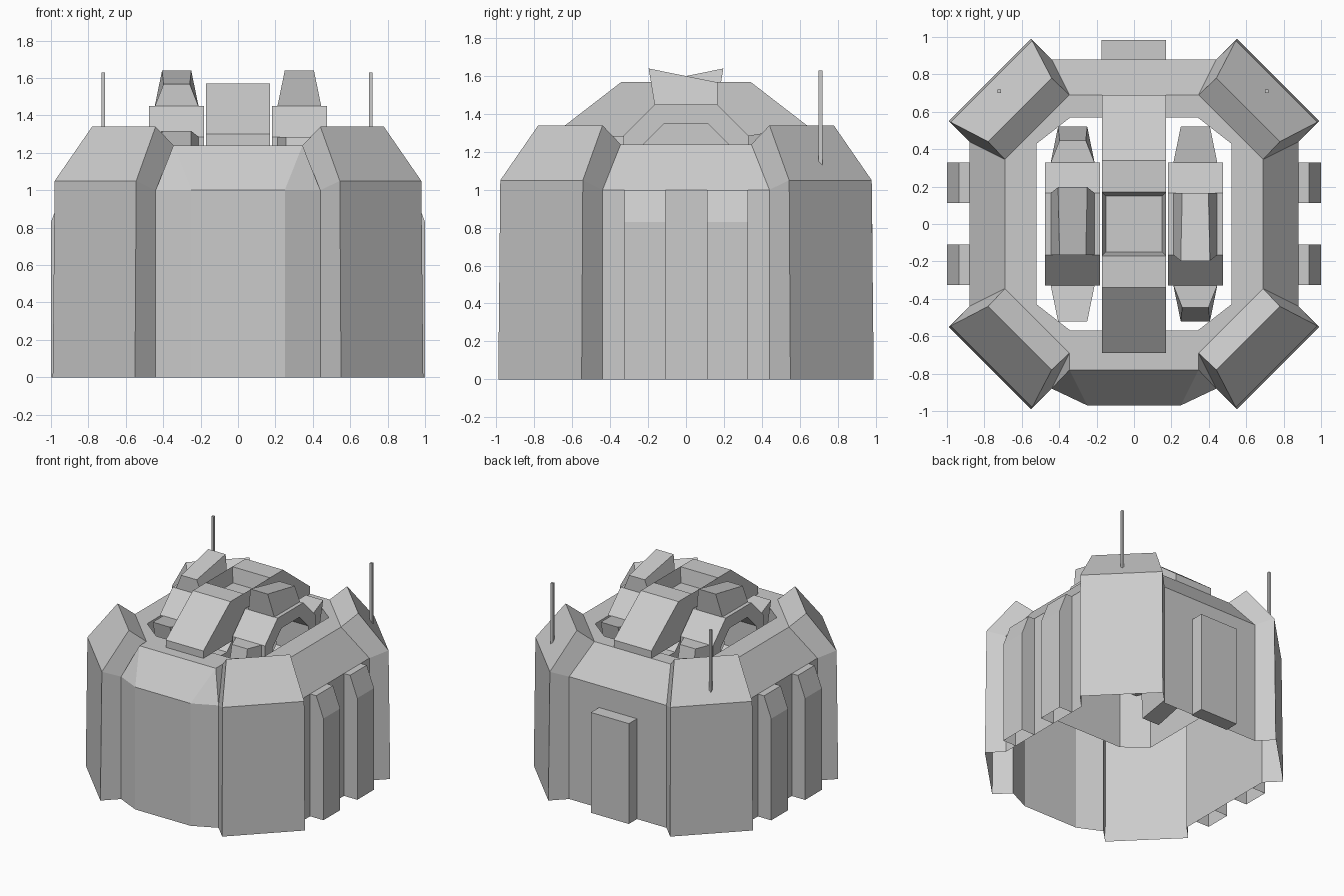
import bpy, bmesh, math
from mathutils import Matrix, Vector

cube = bpy.data.objects.get("Cube")
if cube:
    bpy.data.objects.remove(cube, do_unlink=True)

grey = bpy.data.materials.new("light_grey")
grey.use_nodes = True
COLOUR = (0.6, 0.6, 0.6, 1)
grey.diffuse_color = COLOUR
grey.node_tree.nodes["Principled BSDF"].inputs["Base Color"].default_value = COLOUR


def finish(name, bm):
    """Weld, orient and link a bmesh as a named object."""
    bmesh.ops.remove_doubles(bm, verts=bm.verts, dist=0.0005)
    bmesh.ops.recalc_face_normals(bm, faces=bm.faces)
    mesh = bpy.data.meshes.new(name)
    bm.to_mesh(mesh)
    bm.free()
    mesh.materials.append(grey)
    obj = bpy.data.objects.new(name, mesh)
    bpy.context.collection.objects.link(obj)
    return obj


def face(bm, points):
    return bm.faces.new([bm.verts.new(p) for p in points])


def strip(bm, a, b):
    """Quads between two point rows of equal length."""
    for i in range(len(a) - 1):
        face(bm, (a[i], a[i + 1], b[i + 1], b[i]))


def prism(bm, profile, u0, u1, place, caps=(True, True)):
    """Extrude a closed 2D profile from u0 to u1; place maps (u, a, b) to xyz."""
    p0 = [place(u0, a, b) for a, b in profile]
    p1 = [place(u1, a, b) for a, b in profile]
    strip(bm, p0 + p0[:1], p1 + p1[:1])
    for cap, pts in zip(caps, (p0, p1)):
        if cap:
            face(bm, pts)


def box(name, x0, x1, y0, y1, z0, z1):
    bm = bmesh.new()
    prism(bm, [(x0, y0), (x1, y0), (x1, y1), (x0, y1)], z0, z1,
          lambda u, a, b: (a, b, u))
    return finish(name, bm)


# Outer wall: open-bottomed shell with a flat rim and an inner skirt
RIM, EAVE, SKIRT = 1.24, 1.0, 0.55


def at(pts, z):
    return [(x, y, z) for x, y in pts]


bm = bmesh.new()
inner = [(0.34, -0.57), (0.52, -0.43), (0.52, 0.43), (0.34, 0.57),
         (-0.34, 0.57), (-0.52, 0.43), (-0.52, -0.43), (-0.34, -0.57)]
outer = [(0.345, -0.69), (0.69, -0.345), (0.69, 0.345), (0.345, 0.69),
         (-0.345, 0.69), (-0.69, 0.345), (-0.69, -0.345), (-0.345, -0.69)]
strip(bm, at(inner + inner[:1], SKIRT), at(inner + inner[:1], RIM))
strip(bm, at(inner + inner[:1], RIM), at(outer + outer[:1], RIM))

# Straight walls on the left, back and right
for i, wall in ((1, [(0.88, -0.44), (0.88, 0.44)]),
                (3, [(0.44, 0.88), (-0.44, 0.88)]),
                (5, [(-0.88, 0.44), (-0.88, -0.44)])):
    strip(bm, at(outer[i:i + 2], RIM), at(wall, EAVE))
    strip(bm, at(wall, EAVE), at(wall, 0))

# Bulged front wall
bulge = [(-0.44, -0.88), (-0.25, -0.97), (0.25, -0.97), (0.44, -0.88)]
strip(bm, at(bulge, EAVE), at(bulge, 0))
lip = at([(-0.345, -0.78), (0.345, -0.78)], RIM)
tips = at([outer[7], outer[0]], RIM)
eave = at(bulge, EAVE)
strip(bm, tips, lip)
face(bm, (lip[0], lip[1], eave[2], eave[1]))
for k, near, far in ((0, 1, 0), (1, 2, 3)):
    face(bm, (lip[k], eave[near], eave[far]))
    face(bm, (lip[k], eave[far], tips[k]))

# Corner towers: r runs outward along the diagonal, t across it
for sx in (-1, 1):
    for sy in (-1, 1):
        def P(r, t, z):
            return (sx * (r + t) / math.sqrt(2), sy * (r - t) / math.sqrt(2), z)
        rows = [(1.09, 0.311, 0), (1.078, 0.308, 1.05),
                (0.863, 0.24, 1.34), (0.732, 0.244, RIM)]
        strip(bm, [P(*row) for row in rows],
              [P(r, -t, z) for r, t, z in rows])
        for s in (-1, 1):
            base, mid, ridge, tip = [P(r, s * t, z) for r, t, z in rows]
            join, foot = P(0.933, s * 0.311, EAVE), P(0.933, s * 0.311, 0)
            face(bm, (base, mid, join, foot))
            face(bm, (mid, ridge, tip, join))
finish("fortified_wall", bm)

# Side buttresses with sloping caps, open underneath like the wall
for side, label in ((1, "left"), (-1, "right")):
    for y, end in ((-0.217, "front"), (0.22, "back")):
        bm = bmesh.new()
        pts = [(0.88, 0), (0.88, 1.0), (0.935, 1.0), (1.0, 0.83), (1.0, 0)]
        rows = [[(side * x, y + d, z) for x, z in pts] for d in (-0.108, 0.108)]
        strip(bm, rows[0][1:], rows[1][1:])
        for row in rows:
            face(bm, row)
        finish(f"{label}_{end}_buttress", bm)

# Back door slab
box("back_door", -0.173, 0.17, 0.87, 0.985, 0, 0.82)

# Roof bridge with a recessed hatch
bm = bmesh.new()
half = [(0.17, 1.57), (0.34, 1.57), (0.69, 1.30), (0.69, RIM)]
profile = half + [(-y, z) for y, z in reversed(half)]
prism(bm, profile, -0.17, 0.17, lambda u, a, b: (u, a, b))
bmesh.ops.remove_doubles(bm, verts=bm.verts, dist=0.0005)
hatch = [f for f in bm.faces
         if f.calc_center_median().z > 1.56 and abs(f.calc_center_median().y) < 0.01]
bmesh.ops.inset_region(bm, faces=hatch, thickness=0.027)
bmesh.ops.translate(bm, verts=hatch[0].verts[:], vec=(0, 0, -0.12))
finish("roof_bridge", bm)

# Octagonal rotors, each carrying four wedge blocks
AXIS = Vector((0.328, 0, 1.12))


def octagon(apothem, flat):
    return [(flat, apothem), (apothem, flat), (apothem, -flat), (flat, -apothem),
            (-flat, -apothem), (-apothem, -flat), (-apothem, flat), (-flat, apothem)]


def rotor(name, turn):
    bm = bmesh.new()
    rim, hole = octagon(0.33, 0.165), octagon(0.23, 0.115)
    for pts in (rim, hole):
        prism(bm, pts, -0.147, 0.147, lambda u, a, b: (u, a, b), (False, False))
    for x in (-0.147, 0.147):
        a, b = [[(x, p, q) for p, q in pts + pts[:1]] for pts in (rim, hole)]
        strip(bm, a, b)
    bmesh.ops.translate(bm, verts=bm.verts, vec=AXIS)
    bmesh.ops.rotate(bm, verts=bm.verts, cent=(0, 0, 0),
                     matrix=Matrix.Rotation(turn, 3, 'Z'))
    finish(name, bm)

    for k, end in enumerate(("top", "front", "bottom", "back")):
        bm = bmesh.new()
        low = [(-0.118, -0.165, 0.325), (0.118, -0.165, 0.325),
               (0.118, 0.165, 0.325), (-0.118, 0.165, 0.325)]
        high = [(-0.078, -0.197, 0.52), (0.078, -0.197, 0.52),
                (0.07, 0.165, 0.447), (-0.07, 0.165, 0.447)]
        strip(bm, low + low[:1], high + high[:1])
        face(bm, low)
        face(bm, high)
        bmesh.ops.rotate(bm, verts=bm.verts, cent=(0, 0, 0),
                         matrix=Matrix.Rotation(k * math.pi / 2, 3, 'X'))
        bmesh.ops.translate(bm, verts=bm.verts, vec=AXIS)
        bmesh.ops.rotate(bm, verts=bm.verts, cent=(0, 0, 0),
                         matrix=Matrix.Rotation(turn, 3, 'Z'))
        finish(f"{name}_{end}_block", bm)


rotor("left_rotor", 0)
rotor("right_rotor", math.pi)

# Antennas on the back towers
for x, label in ((0.71, "left"), (-0.72, "right")):
    box(f"{label}_antenna", x - 0.01, x + 0.01, 0.7, 0.72, 1.12, 1.63)
